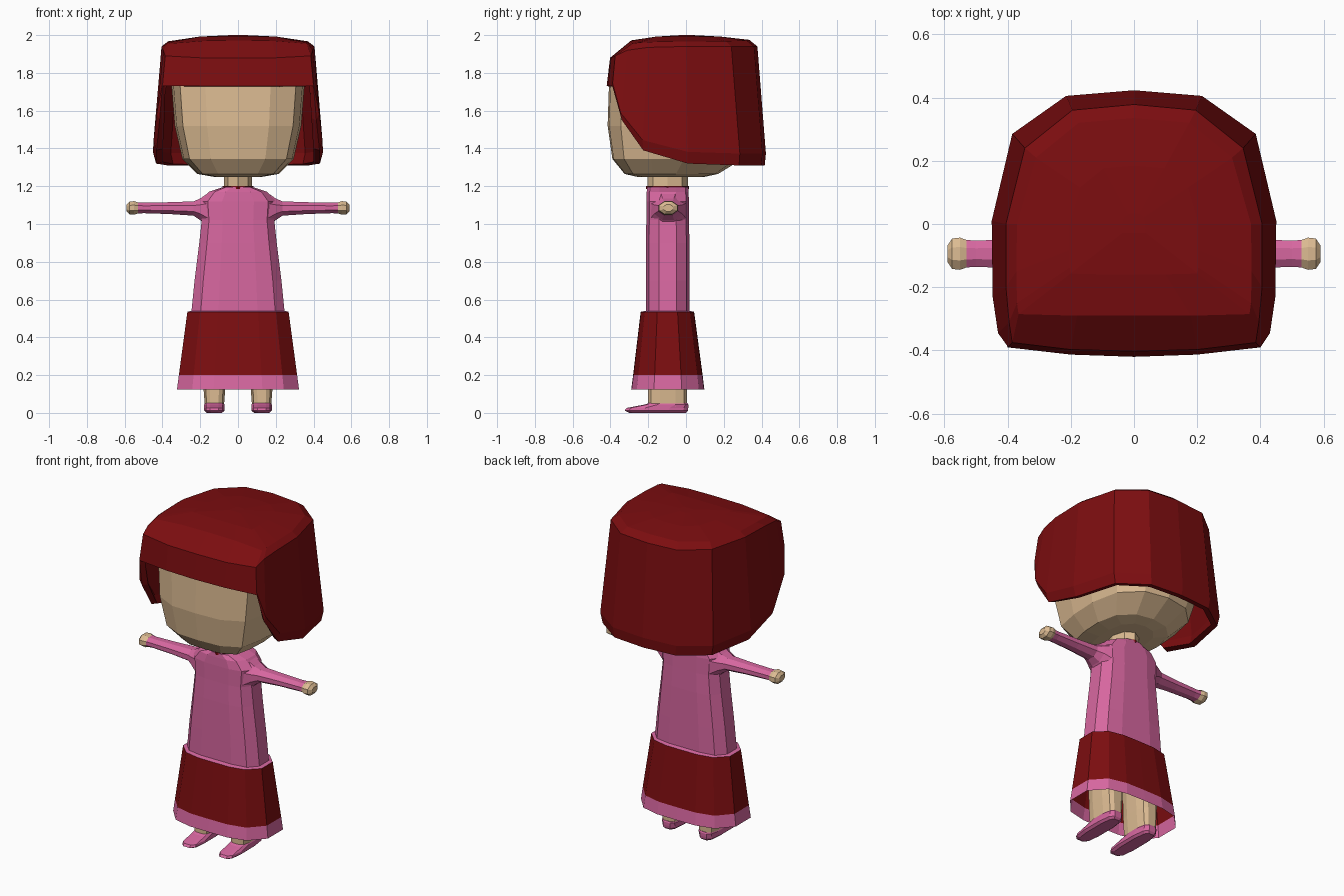
import bpy, bmesh, math
from mathutils import Vector

if "Cube" in bpy.data.objects:
    bpy.data.objects.remove(bpy.data.objects["Cube"])


def material(name, rgb):
    m = bpy.data.materials.new(name)
    m.diffuse_color = (*rgb, 1)
    m.use_nodes = True
    m.node_tree.nodes["Principled BSDF"].inputs["Base Color"].default_value = m.diffuse_color
    return m


RED = material("dark red", (0.2, 0.004, 0.005))
PINK = material("pink", (0.68, 0.135, 0.35))
SKIN = material("skin", (0.72, 0.5, 0.29))


def loft(name, rings, mats, rule=None, cap_start=True, cap_end=True):
    """Skin a list of equal-length point rings; rule(centre) picks the material."""
    bm = bmesh.new()
    rows = [[bm.verts.new(p) for p in r] for r in rings]
    n = len(rows[0])
    for a, b in zip(rows, rows[1:]):
        for i in range(n):
            j = (i + 1) % n
            bm.faces.new((a[i], a[j], b[j], b[i]))
    if cap_start:
        bm.faces.new(rows[0][::-1])
    if cap_end:
        bm.faces.new(rows[-1])
    bmesh.ops.recalc_face_normals(bm, faces=bm.faces)
    if rule:
        for f in bm.faces:
            f.material_index = rule(f.calc_center_median())
    me = bpy.data.meshes.new(name)
    bm.to_mesh(me)
    bm.free()
    for m in mats:
        me.materials.append(m)
    ob = bpy.data.objects.new(name, me)
    bpy.context.collection.objects.link(ob)
    return ob


def mirror_ring(half):
    """Close a half outline (front centre to back centre) into a full loop."""
    return [Vector(p) for p in half] + [Vector((-x, y, z)) for x, y, z in half[-2:0:-1]]


def section(profile, hw, y0, y1, z, cx=0):
    """Scale a unit half profile to a half width and a depth range."""
    c, d = (y0 + y1) / 2, (y1 - y0) / 2
    ring = mirror_ring([(x * hw, c + y * d, z) for x, y in profile])
    return [p + Vector((cx, 0, 0)) for p in ring]


# Head: boxy front, rounder back
HEAD = [(0, -1), (.49, -.98), (.87, -.82), (.97, -.4), (1, .1), (.88, .6), (.5, .92), (0, 1)]
head_rows = [(0.13, -0.26, 0.10, 1.25), (0.215, -0.325, 0.17, 1.265), (0.295, -0.39, 0.30, 1.345),
             (0.335, -0.415, 0.36, 1.52), (0.352, -0.408, 0.365, 1.73), (0.31, -0.34, 0.32, 1.9)]
loft("head", [section(HEAD, *r) for r in head_rows], [SKIN])

# Hair: bob whose lower edge rises from the nape to the fringe
hair_low = [(0, -.42, 1.73), (.2, -.413, 1.73), (.4, -.39, 1.73), (.43, -.345, 1.55), (.447, -.23, 1.39),
            (.45, .01, 1.32), (.385, .285, 1.31), (.215, .405, 1.31), (0, .423, 1.31)]
hair_rim = [(0, -.402, 1.88), (.2, -.397, 1.88), (.385, -.375, 1.89), (.395, -.31, 1.92), (.405, -.2, 1.935),
            (.405, 0, 1.94), (.345, .24, 1.94), (.195, .36, 1.94), (0, .378, 1.94)]
hair_crown = [(0, -.29, 1.972), (.18, -.29, 1.97), (.365, -.285, 1.955), (.37, -.25, 1.96), (.372, -.15, 1.965),
              (.37, 0, 1.967), (.31, .21, 1.968), (.175, .32, 1.972), (0, .335, 1.975)]
low = [Vector(p) for p in hair_low]
rim = [Vector(p) for p in hair_rim]
full = [p.lerp(q, 0.1) for p, q in zip(low, rim)]
full = [Vector((p.x, p.y, p.z)) if i < 3 else Vector((q.x, q.y, p.z))
        for i, (p, q) in enumerate(zip(full, low))]
tuck = [p if i < 3 else Vector((p.x * 0.965, p.y * 0.985, p.z)) for i, p in enumerate(low)]
mid = [Vector((p[0] * 0.55, p[1] * 0.55, 1.992)) for p in hair_crown]
top = [Vector((p[0] * 0.1, p[1] * 0.1, 2.0)) for p in hair_crown]
hair = loft("hair", [mirror_ring(r) for r in (tuck, full, rim, hair_crown, mid, top)],
            [RED], cap_start=False)
shell = hair.modifiers.new("thickness", 'SOLIDIFY')
shell.thickness = 0.035
shell.offset = -1

# Neck and collar
ROUND = [(math.sin(a), -math.cos(a)) for a in [i * math.pi / 4 for i in range(5)]]
loft("neck", [section(ROUND, 0.075, -0.205, 0.01, z) for z in (1.18, 1.27)], [SKIN])
loft("collar", [section(ROUND, 0.083, -0.212, 0.016, z) for z in (1.185, 1.2)], [RED])

# Dress bodice
BODY = [(0, -1), (.42, -1), (.8, -.86), (1, -.4), (1, .4), (.8, .86), (.42, 1), (0, 1)]
body_rows = [(0.247, -0.212, 0.018, 0.53), (0.23, -0.212, 0.018, 0.7), (0.205, -0.212, 0.018, 0.9),
             (0.192, -0.21, 0.016, 1.02), (0.2, -0.21, 0.015, 1.12), (0.155, -0.208, 0.014, 1.17),
             (0.08, -0.205, 0.012, 1.195)]
loft("bodice", [section(BODY, *r) for r in body_rows], [PINK])

# Skirt: open red flounce with pink hem and pink upper ledge
SKIRT = [(0, -1), (.4, -.99), (.75, -.85), (1, -.38), (1, .38), (.75, .85), (.4, .99), (0, 1)]
skirt_rows = [(0.323, -0.29, 0.097, 0.125), (0.313, -0.28, 0.088, 0.2),
              (0.268, -0.24, 0.043, 0.535), (0.24, -0.205, 0.012, 0.542)]
loft("skirt", [section(SKIRT, *r) for r in skirt_rows], [RED, PINK],
     lambda c: int(c.z < 0.2 or c.z > 0.53), cap_start=False)

# Arms with hands: octagonal tubes along x  (x, half depth, half height, centre height)
arm_rows = [(0.16, .1, .1, 1.07), (0.2, .08, .062, 1.078), (0.235, .06, .041, 1.082), (0.36, .05, .034, 1.084),
            (0.5, .045, .03, 1.085), (0.53, .047, .032, 1.085), (0.55, .055, .039, 1.085),
            (0.575, .052, .036, 1.085), (0.59, .028, .019, 1.085)]
for side, s in (("left", -1), ("right", 1)):
    rings = [[(s * x, -0.094 + d * math.cos(a), zc + h * math.sin(a))
              for a in [(i + 0.5) * math.pi / 4 for i in range(8)]] for x, d, h, zc in arm_rows]
    loft(side + "_arm", rings, [PINK, SKIN], lambda c: int(abs(c.x) > 0.529))

    # Leg, running up under the skirt
    cx = s * 0.125
    loft(side + "_leg", [section(BODY, hw, -0.2, 0.005, z, cx)
                         for hw, z in ((0.05, 0.03), (0.06, 0.16), (0.075, 0.53))], [SKIN])

    # Shoe: flat pointed sole with a low heel cup
    shoe_rows = [(0.04, -0.3, 0.0, 0.0), (0.054, -0.325, 0.01, 0.012), (0.054, -0.315, 0.012, 0.026),
                 (0.054, -0.215, 0.012, 0.045), (0.05, -0.2, 0.008, 0.052)]
    loft(side + "_shoe", [section(BODY, *r, cx) for r in shoe_rows], [PINK])
